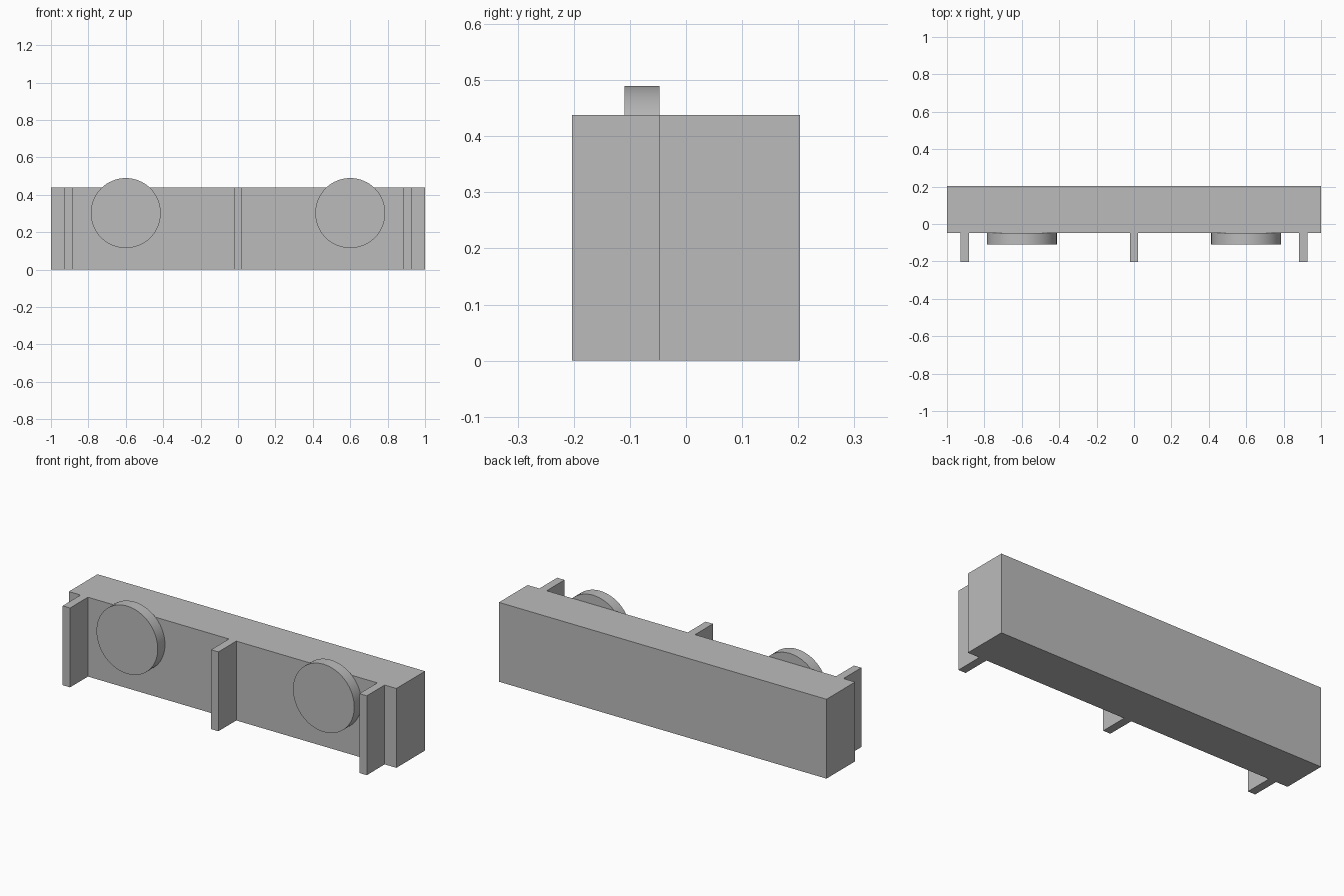
import bpy
import math

if "Cube" in bpy.data.objects:
    bpy.data.objects.remove(bpy.data.objects["Cube"], do_unlink=True)

# Single plain grey
grey = bpy.data.materials.new("plain_grey")
grey.use_nodes = True
colour = (0.5, 0.5, 0.5, 1)
grey.diffuse_color = colour
grey.node_tree.nodes["Principled BSDF"].inputs["Base Color"].default_value = colour

HEIGHT = 0.438
BACK, WALL, FRONT = 0.203, -0.047, -0.203
DISC_FRONT = -0.11


def finish(name):
    obj = bpy.context.object
    obj.name = name
    obj.data.materials.append(grey)
    return obj


def box(name, x, width, y0, y1):
    """Full-height box between two depths."""
    bpy.ops.mesh.primitive_cube_add(size=1, location=(x, (y0 + y1) / 2, HEIGHT / 2))
    obj = finish(name)
    obj.scale = (width, y1 - y0, HEIGHT)
    bpy.ops.object.transform_apply(location=False, rotation=False, scale=True)


def disc(name, x):
    """Round pad standing off the front wall."""
    bpy.ops.mesh.primitive_cylinder_add(
        vertices=64, radius=0.187, depth=WALL - DISC_FRONT,
        location=(x, (WALL + DISC_FRONT) / 2, 0.302),
        rotation=(math.pi / 2, 0, 0))
    finish(name)
    bpy.ops.object.shade_smooth_by_angle(angle=math.radians(30))


# Main block
box("main_block", 0, 2, WALL, BACK)

# Upright fins on the front
for side, x in (("right", -0.906), ("middle", 0), ("left", 0.906)):
    box(side + "_fin", x, 0.045, FRONT, WALL)

# Round pads between the fins
for side, x in (("right", -0.6), ("left", 0.6)):
    disc(side + "_disc", x)
